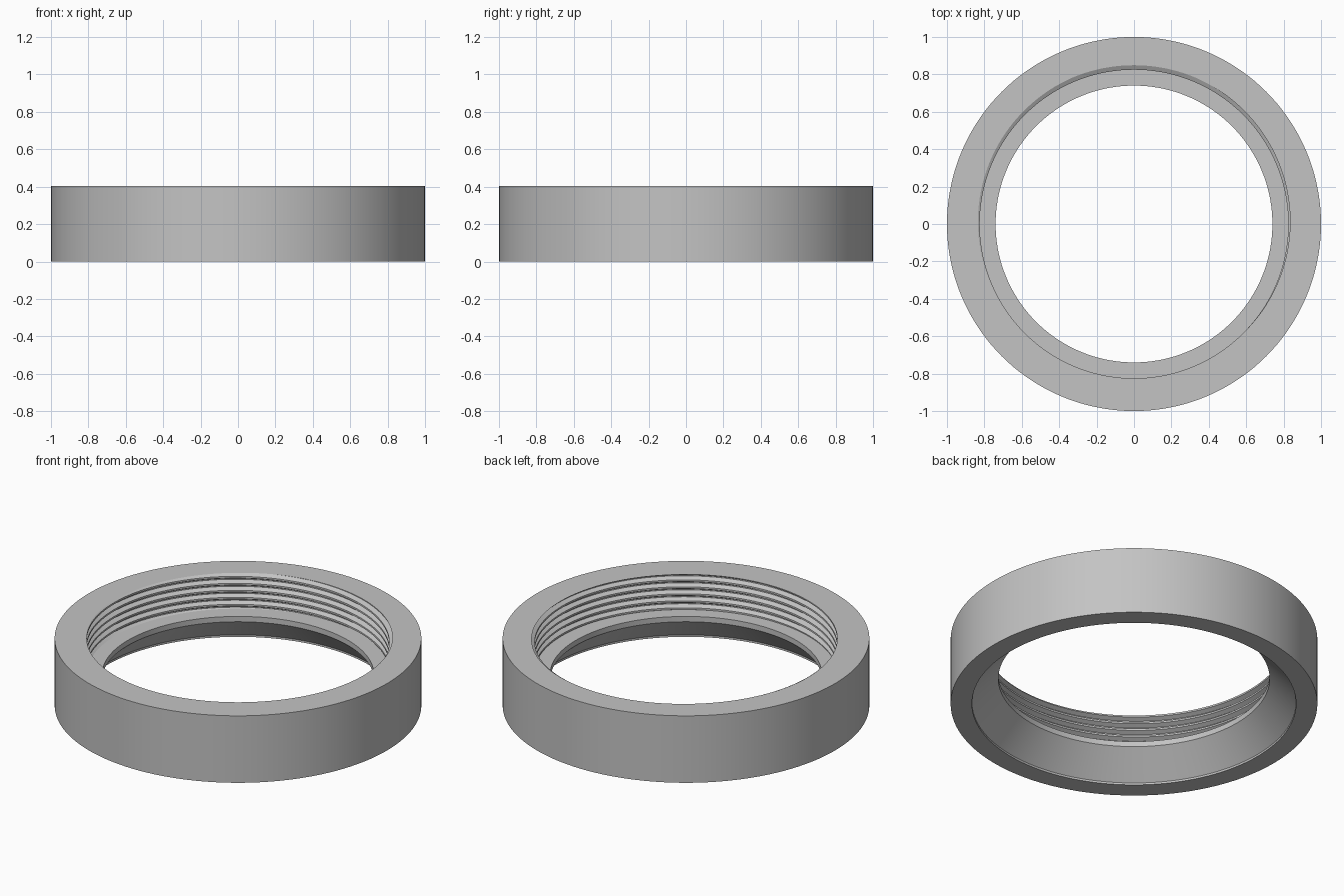
import bpy
import bmesh
from math import cos, sin, tau, floor

default_cube = bpy.data.objects.get("Cube")
if default_cube:
    bpy.data.objects.remove(default_cube, do_unlink=True)

SEGMENTS = 144
OUTER, HEIGHT = 1.0, 0.403
LEDGE_Z, LIP_Z, LIP_R = 0.19, 0.158, 0.74
MOUTH_R, MOUTH_Z = 0.884, 0.012
PITCH, CREST_R, ROOT_R = 0.042, 0.825, 0.849
ROOT_HALF, GROOVE_HALF = PITCH / 16, PITCH * 3 / 8
TURNS = 8


def thread_radius(z, root_z):
    """Radius of the threaded bore at height z, for a groove centred on root_z."""
    offset = (z - root_z) / PITCH
    distance = abs(offset - floor(offset + 0.5)) * PITCH
    t = (distance - ROOT_HALF) / (GROOVE_HALF - ROOT_HALF)
    return ROOT_R + (CREST_R - ROOT_R) * min(max(t, 0), 1)


def section(turn):
    """Closed radial cross-section (radius, height) at a fraction of a turn."""
    root_z = HEIGHT + PITCH * (turn - 0.25)
    points = [(OUTER, 0), (OUTER, HEIGHT)]
    # Threaded bore, from the top face down to the ledge
    for k in range(-2, TURNS):
        for step in (GROOVE_HALF, ROOT_HALF, -ROOT_HALF, -GROOVE_HALF):
            z = min(max(root_z - k * PITCH + step, LEDGE_Z), HEIGHT)
            points.append((thread_radius(z, root_z), z))
    # Ledge, narrow lip and flared mouth underneath
    points += [(LIP_R, LEDGE_Z), (LIP_R, LIP_Z), (MOUTH_R, MOUTH_Z), (MOUTH_R, 0)]
    return points


# Threaded ring: sweep the changing section once around the axis
bm = bmesh.new()
columns = []
for i in range(SEGMENTS + 1):
    a = tau * i / SEGMENTS
    columns.append([bm.verts.new((r * cos(a), r * sin(a), z))
                    for r, z in section(i / SEGMENTS)])
for left, right in zip(columns, columns[1:]):
    for j in range(len(left)):
        k = (j + 1) % len(left)
        bm.faces.new((left[j], right[j], right[k], left[k]))
bmesh.ops.remove_doubles(bm, verts=bm.verts[:], dist=0.00002)
bmesh.ops.recalc_face_normals(bm, faces=bm.faces[:])
mesh = bpy.data.meshes.new("threaded_ring")
bm.to_mesh(mesh)
bm.free()

ring = bpy.data.objects.new("threaded_ring", mesh)
bpy.context.collection.objects.link(ring)

# Plain grey finish
grey = bpy.data.materials.new("plain_grey")
grey.use_nodes = True
colour = (0.55, 0.55, 0.55, 1)
grey.diffuse_color = colour
grey.node_tree.nodes["Principled BSDF"].inputs["Base Color"].default_value = colour
mesh.materials.append(grey)

bpy.ops.object.select_all(action="DESELECT")
ring.select_set(True)
bpy.context.view_layer.objects.active = ring
bpy.ops.object.shade_smooth_by_angle(angle=0.4)
